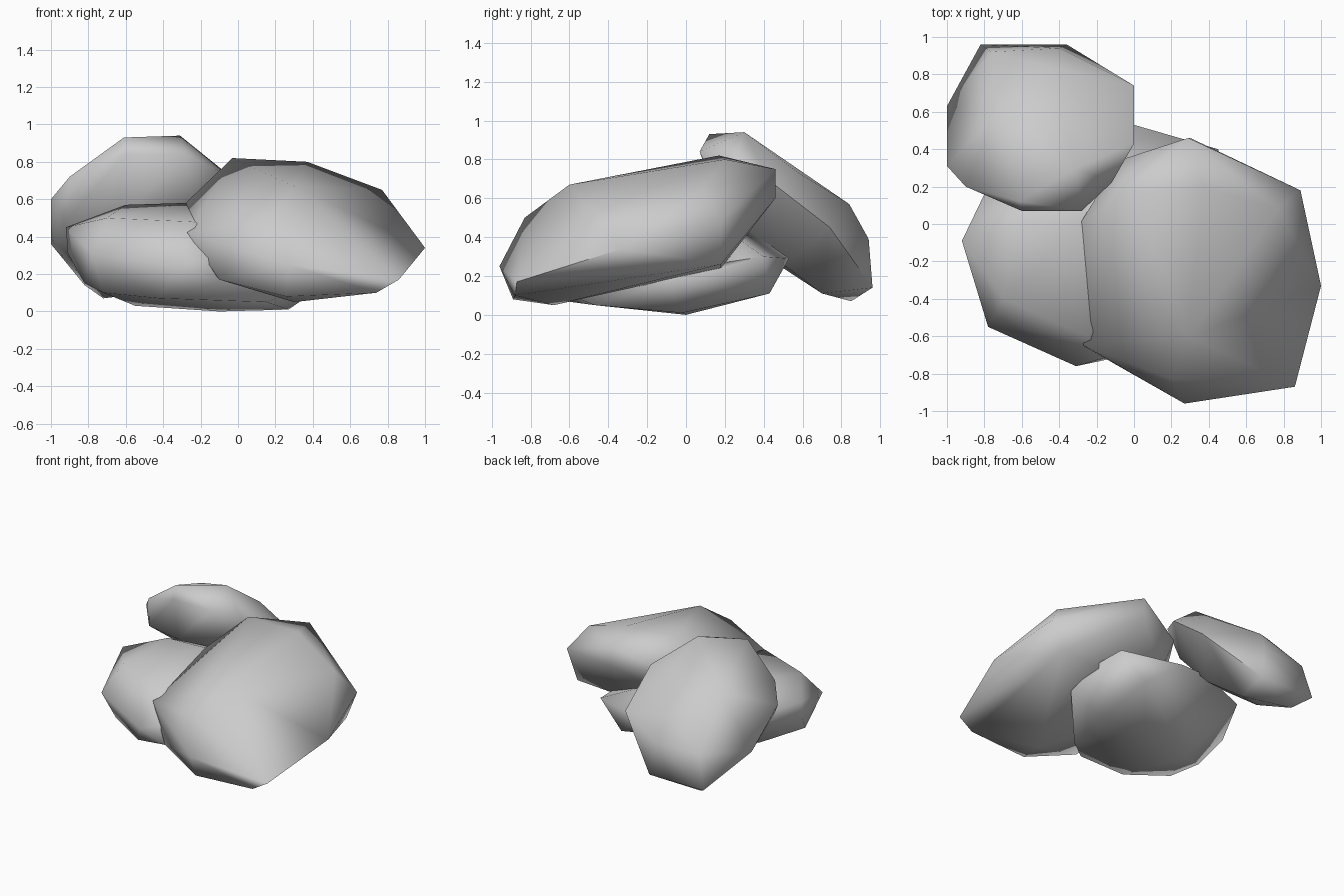
import bpy, bmesh, math


def boulder(name, corners):
    """Faceted convex stone wrapped around a few key corners, softly shaded."""
    bm = bmesh.new()
    for c in corners:
        bm.verts.new(c)
    hull = bmesh.ops.convex_hull(bm, input=bm.verts[:])
    loose = {g for g in hull["geom_interior"] + hull["geom_unused"]
             if isinstance(g, bmesh.types.BMVert)}
    bmesh.ops.delete(bm, geom=list(loose), context='VERTS')
    bmesh.ops.recalc_face_normals(bm, faces=bm.faces[:])
    mesh = bpy.data.meshes.new(name)
    bm.to_mesh(mesh)
    bm.free()
    obj = bpy.data.objects.new(name, mesh)
    bpy.context.collection.objects.link(obj)
    bpy.ops.object.select_all(action='DESELECT')
    obj.select_set(True)
    bpy.context.view_layer.objects.active = obj
    bpy.ops.object.shade_smooth_by_angle(angle=math.radians(75))
    return obj


# Large slab leaning on the others: upper face, rim, underside
boulder("large_boulder", [
    (-0.03, 0.17, 0.82), (0.37, 0.20, 0.80), (0.77, 0.08, 0.65), (0.30, -0.60, 0.67),
    (0.29, 0.46, 0.75), (0.89, 0.18, 0.48), (1.00, -0.33, 0.34), (0.86, -0.87, 0.17),
    (0.27, -0.96, 0.25), (0.20, -0.83, 0.50), (-0.27, -0.65, 0.42), (-0.29, 0.00, 0.57),
    (-0.32, -0.22, 0.45), (0.30, 0.46, 0.60), (0.45, 0.18, 0.24), (0.80, 0.18, 0.26),
    (0.74, -0.88, 0.10), (0.26, -0.89, 0.08), (0.30, -0.68, 0.05), (-0.10, -0.75, 0.17),
    (-0.15, -0.10, 0.22), (-0.08, 0.34, 0.60), (0.05, 0.30, 0.45)])

# Flat base stone, partly under the slab
boulder("base_boulder", [
    (-0.60, 0.00, 0.57), (-0.28, 0.00, 0.58), (-0.70, -0.40, 0.50), (-0.25, -0.60, 0.48),
    (-0.92, -0.09, 0.45), (-0.91, -0.12, 0.31), (-0.79, 0.18, 0.42), (-0.78, -0.55, 0.31),
    (-0.31, -0.76, 0.24), (-0.12, -0.72, 0.15), (-0.14, -0.71, 0.29), (0.00, 0.53, 0.29),
    (0.45, 0.40, 0.30), (0.49, 0.20, 0.27), (0.50, -0.09, 0.17), (0.15, -0.47, 0.05),
    (-0.72, -0.46, 0.10), (-0.82, -0.28, 0.15), (-0.42, -0.62, 0.07), (-0.55, -0.10, 0.03),
    (-0.10, 0.00, 0.00), (0.27, -0.02, 0.01), (0.25, 0.43, 0.11), (-0.35, 0.38, 0.40)])

# Smaller rear stone tilted down towards the back
boulder("rear_boulder", [
    (-0.61, 0.12, 0.93), (-0.31, 0.30, 0.94), (-0.60, 0.07, 0.84), (-0.28, 0.07, 0.84),
    (-0.12, 0.22, 0.76), (0.00, 0.43, 0.69), (0.00, 0.74, 0.45), (-0.22, 0.58, 0.73),
    (-0.73, 0.60, 0.73), (-0.40, 0.94, 0.39), (-0.76, 0.92, 0.39), (-0.45, 0.84, 0.57),
    (-0.36, 0.96, 0.14), (-0.82, 0.96, 0.14), (-1.00, 0.63, 0.36), (-1.00, 0.31, 0.60),
    (-0.90, 0.20, 0.72), (-0.92, 0.23, 0.49), (-0.65, 0.20, 0.47), (-0.72, 0.85, 0.07),
    (-0.40, 0.70, 0.11), (-0.82, 0.43, 0.36), (-0.25, 0.20, 0.58), (-0.70, 0.50, 0.24),
    (-0.25, 0.50, 0.26)])
